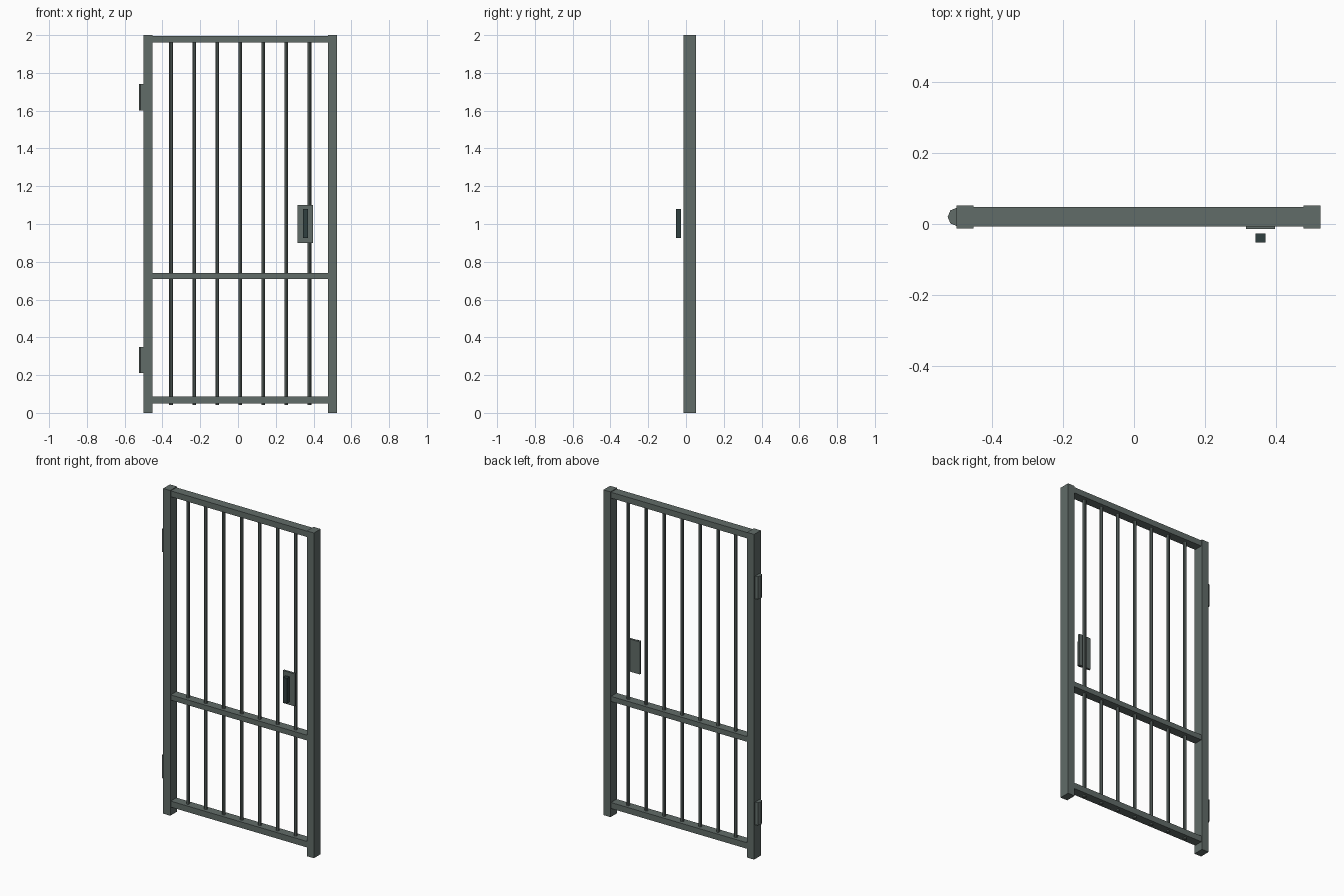
import bpy
import math

if "Cube" in bpy.data.objects:
    bpy.data.objects.remove(bpy.data.objects["Cube"])


def material(name, color):
    m = bpy.data.materials.new(name)
    m.diffuse_color = color
    m.use_nodes = True
    m.node_tree.nodes["Principled BSDF"].inputs["Base Color"].default_value = m.diffuse_color
    return m


STEEL = material("grey_green_steel", (0.12, 0.15, 0.14, 1))
DARK = material("dark_steel", (0.03, 0.05, 0.05, 1))
YC = 0.02  # centre plane of the gate


def box(name, x, y, z, mat=STEEL):
    bpy.ops.mesh.primitive_cube_add(
        size=1, location=[(r[0] + r[1]) / 2 for r in (x, y, z)])
    o = bpy.context.object
    o.name = name
    o.scale = [r[1] - r[0] for r in (x, y, z)]
    bpy.ops.object.transform_apply(location=False, rotation=False, scale=True)
    o.data.materials.append(mat)
    return o


def rod(name, x, radius, z0, z1):
    bpy.ops.mesh.primitive_cylinder_add(
        vertices=8, radius=radius, depth=z1 - z0, location=(x, YC, (z0 + z1) / 2))
    o = bpy.context.object
    o.name = name
    o.data.materials.append(STEEL)
    return o


# Side posts
post_y = (YC - 0.0325, YC + 0.0325)
box("left_post", (-0.50, -0.452), post_y, (0, 2))
box("right_post", (0.477, 0.525), post_y, (0, 2))

# Horizontal rails
rail_y = (YC - 0.0275, YC + 0.0275)
for name, z in (("top_rail", (1.96, 1.996)),
                ("middle_rail", (0.709, 0.741)),
                ("bottom_rail", (0.051, 0.088))):
    box(name, (-0.455, 0.48), rail_y, z)

# Vertical bars
for i in range(7):
    rod(f"bar_{i + 1}", 0.012 + (i - 3) * 0.122, 0.01, 0.042, 1.97)

# Hinge barrels on the left post
rod("upper_hinge", -0.499, 0.026, 1.60, 1.74)
rod("lower_hinge", -0.499, 0.026, 0.21, 0.35)

# Lock plate and handle
box("lock_plate", (0.315, 0.397), (-0.0145, -0.001), (0.90, 1.10))
box("handle", (0.343, 0.370), (-0.0525, -0.027), (0.925, 1.08), DARK)
